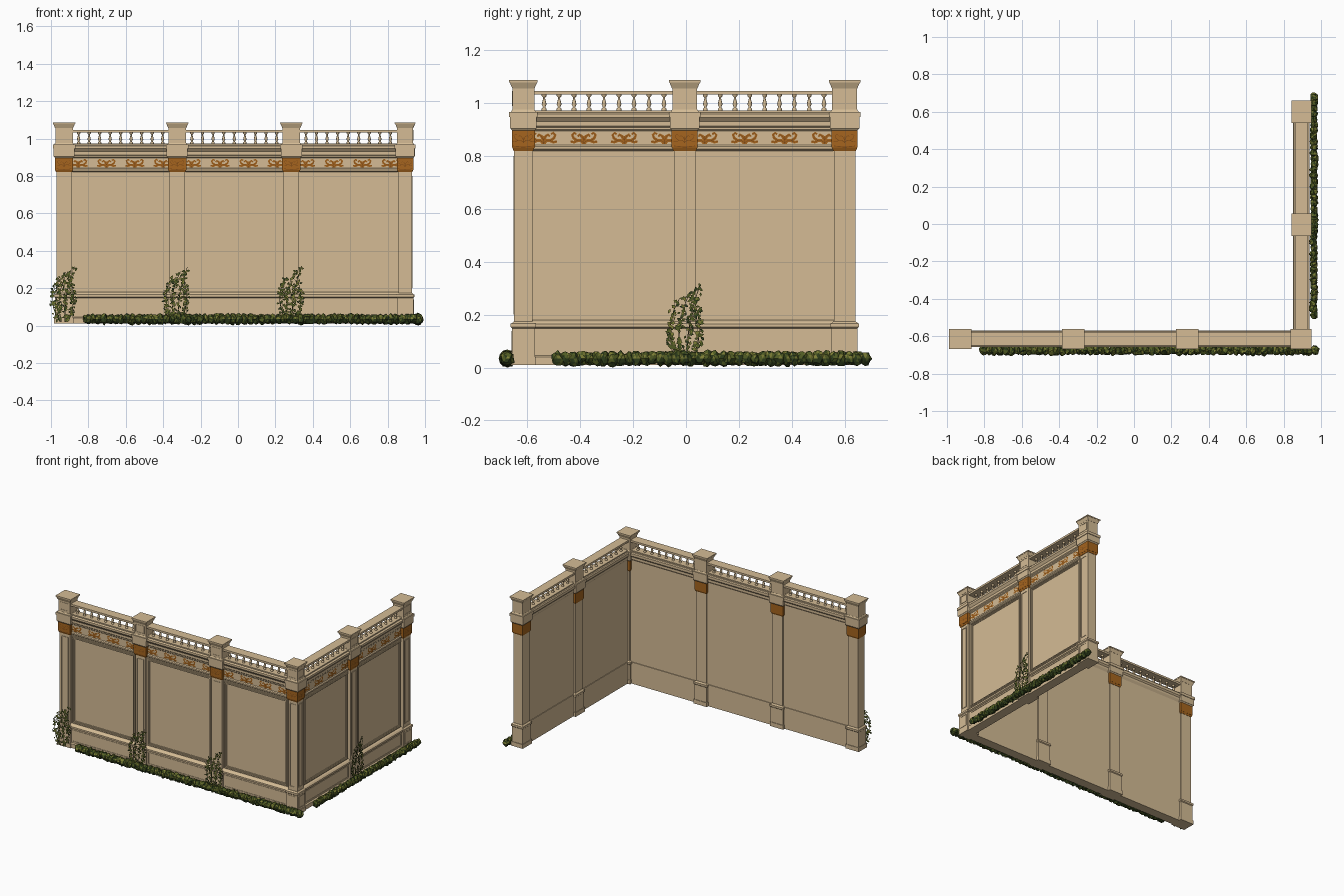
import bpy, bmesh, math, random
from mathutils import Matrix, Vector

random.seed(4)
if "Cube" in bpy.data.objects:
    bpy.data.objects.remove(bpy.data.objects["Cube"])


def material(name, r, g, b):
    m = bpy.data.materials.new(name)
    m.use_nodes = True
    m.diffuse_color = (r, g, b, 1)
    m.node_tree.nodes["Principled BSDF"].inputs["Base Color"].default_value = (r, g, b, 1)
    return m


stone = material("tan stone", 0.66, 0.5, 0.3)
gilt = material("orange ornament", 0.38, 0.13, 0.013)
gilt_dark = material("deep orange ornament", 0.2, 0.065, 0.008)
leaf_dark = material("dark green leaf", 0.024, 0.042, 0.01)
leaf_mid = material("green leaf", 0.08, 0.105, 0.017)
leaf_light = material("olive leaf", 0.2, 0.205, 0.035)
stem_brown = material("vine stem", 0.08, 0.06, 0.025)
GREENS = [leaf_dark, leaf_mid, leaf_light]

# Each run has local axes: u along the wall, v outward, z up
FRONT = Matrix(((1, 0, 0, 0), (0, -1, 0, -0.615), (0, 0, 1, 0), (0, 0, 0, 1)))
SIDE = Matrix(((0, 1, 0, 0.895), (1, 0, 0, 0), (0, 0, 1, 0), (0, 0, 0, 1)))
RUNS = {
    "front": (FRONT, [-0.93, -0.325, 0.285, 0.893]),
    "side": (SIDE, [-0.615, -0.005, 0.6]),
}


def finish(name, bm, mats, normals=True):
    if normals:
        bmesh.ops.recalc_face_normals(bm, faces=bm.faces)
    me = bpy.data.meshes.new(name)
    bm.to_mesh(me)
    bm.free()
    for m in mats:
        me.materials.append(m)
    bpy.context.collection.objects.link(bpy.data.objects.new(name, me))


def tier(bm, M, u, v, z0, z1, low, high=None, mat=0):
    """Block with half sizes low at the bottom and high at the top."""
    high = high or low
    verts = bmesh.ops.create_cube(bm, size=2)["verts"]
    for p in verts:
        hu, hv = high if p.co.z > 0 else low
        p.co = M @ Vector((u + p.co.x * hu, v + p.co.y * hv, z1 if p.co.z > 0 else z0))
    for f in {f for p in verts for f in p.link_faces}:
        f.material_index = mat


def frame(bm, M, u, hu, z0, z1, v, w, d):
    """Four bars around a rectangle on the outward face."""
    for s in (-1, 1):
        tier(bm, M, u + s * (hu - w / 2), v, z0, z1, (w / 2, d))
    for z in (z0, z1 - w):
        tier(bm, M, u, v, z, z + w, (hu - w, d))


def plate(bm, M, v, points, mat=0):
    """Flat outward-facing polygon from (u, z) points."""
    f = bm.faces.new([bm.verts.new(M @ Vector((u, v, z))) for u, z in points])
    f.material_index = mat
    f.normal_update()
    if f.normal.dot(M.col[1].xyz) < 0:
        f.normal_flip()


def ribbon(bm, M, v, path, w0, w1, mat=0):
    """Flat tapering strip along a path of (u, z) points."""
    pts = [Vector(p) for p in path]
    n = len(pts) - 1
    edges = []
    for i, p in enumerate(pts):
        d = (pts[min(i + 1, n)] - pts[max(i - 1, 0)]).normalized()
        side = Vector((-d.y, d.x)) * (w0 + (w1 - w0) * i / n) / 2
        edges.append((p + side, p - side))
    for (a, b), (c, d) in zip(edges, edges[1:]):
        plate(bm, M, v, (a, b, d, c), mat)


# Wall section (v, z), outer face from the ground up, then the back going down
SECTION = [(.038, .01), (.038, .04), (.03, .046), (.03, .148), (.04, .153), (.04, .165),
           (.03, .175), (.018, .18), (.018, .82), (.026, .826), (.026, .836), (.02, .842),
           (.02, .895), (.025, .9), (.025, .908), (.03, .913), (.03, .93), (.043, .946),
           (.043, .96), (.035, .965), (-.04, .965), (-.045, .958), (-.045, .94),
           (-.036, .93), (-.036, .915), (-.026, .9), (-.026, .166), (-.029, .165), (-.029, .01)]


def build_wall(key, M, stops):
    bm = bmesh.new()
    rings = [[bm.verts.new(M @ Vector((u, v, z))) for v, z in SECTION]
             for u in (stops[0], stops[-1])]
    for r in rings:
        bm.faces.new(r)
    for i in range(len(SECTION)):
        j = (i + 1) % len(SECTION)
        bm.faces.new((rings[0][i], rings[0][j], rings[1][j], rings[1][i]))
    finish(key + "_wall", bm, [stone])


def build_panels(key, M, stops):
    bm = bmesh.new()
    for a, b in zip(stops, stops[1:]):
        c, h = (a + b) / 2, (b - a) / 2 - 0.05
        # stepped moulding around the large panel, thin bead around the low one
        for k, depth in enumerate((.005, .009, .012, .008, .004)):
            g = k * .004
            frame(bm, M, c, h - g, .183 + g, .813 - g, .018, .004, depth)
        frame(bm, M, c, h - .01, .055, .14, .03, .004, .003)
    finish(key + "_wall_panels", bm, [stone])


def build_pillar(name, M, u, hu, hv):
    bm = bmesh.new()

    def block(z0, z1, d0, d1=None, mat=0):
        d1 = d0 if d1 is None else d1
        tier(bm, M, u, 0, z0, z1, (hu + d0, hv + d0), (hu + d1, hv + d1), mat)

    block(.01, .04, .012)
    block(.04, .148, .008)
    block(.148, .153, .008, .013)
    block(.153, .166, .013)
    block(.166, .174, .011, .002)
    block(.174, .82, 0)
    block(.82, .832, .002, .007, 1)
    block(.832, .897, .008, mat=1)
    block(.897, .905, .008, .014)
    block(.905, .948, .015)
    block(.948, .967, .019)
    block(.967, .976, .012, .007)
    block(.976, 1.056, .006)
    block(1.056, 1.079, .007, .017)
    block(1.079, 1.087, .019)
    finish(name, bm, [stone, gilt])


def build_pillar_trim(key, M, stops, hu, hv):
    bm = bmesh.new()
    for u in stops:
        corner = u in (RUNS["front"][1][-1], RUNS["side"][1][0])
        h = .035 if corner else hu
        frame(bm, M, u, h - .012, .2, .8, hv, .004, .003)
        frame(bm, M, u, h - .004, .99, 1.046, hv + .006, .003, .002)
        frame(bm, M, u, h - .004, .055, .138, hv + .008, .003, .002)
    finish(key + "_pillar_trim", bm, [stone])


# Balustrade: rails plus turned balusters
TURNING = [(.009, 0), (.009, .007), (.004, .012), (.009, .024), (.007, .033),
           (.004, .044), (.004, .05), (.009, .055), (.009, .062)]


def build_balustrade(key, M, stops):
    bm = bmesh.new()
    count = 9
    for a, b in zip(stops, stops[1:]):
        c, h = (a + b) / 2, (b - a) / 2 - .03
        tier(bm, M, c, 0, .963, .973, (h, .03))
        tier(bm, M, c, 0, 1.032, 1.046, (h, .034))
        for k in range(count):
            u = c + (k - (count - 1) / 2) * (b - a - .1) / count
            rings = []
            for r, z in TURNING:
                rings.append([bm.verts.new(M @ Vector((u + r * math.cos(t * math.tau / 8),
                                                       r * math.sin(t * math.tau / 8), .972 + z)))
                              for t in range(8)])
            for lo, hi in zip(rings, rings[1:]):
                for t in range(8):
                    s = (t + 1) % 8
                    bm.faces.new((lo[t], lo[s], hi[s], hi[t])).smooth = True
    finish(key + "_balustrade", bm, [stone])


# Half of a leafy scroll (u, z), mirrored about the centre
SCROLL = [[(0, -.016), (.012, -.008), (.024, -.008), (.036, .0), (.04, .011), (.033, .018), (.026, .013)],
          [(.022, -.008), (.034, -.014), (.046, -.012)],
          [(0, -.008), (.007, .006), (.016, .012), (.021, .005)]]


def scroll(bm, M, u, z, v, width, k, mat=0):
    for half in SCROLL:
        for s in (-1, 1):
            ribbon(bm, M, v, [(u + s * x * k, z + y * k) for x, y in half], width, width * .65, mat)
    ribbon(bm, M, v, [(u, z - .02 * k), (u, z - .01 * k), (u, z + .008 * k)], width * 1.5, width * .4, mat)


for key, (M, stops) in RUNS.items():
    build_wall(key, M, stops)
    build_panels(key, M, stops)
    build_balustrade(key, M, stops)
    build_pillar_trim(key, M, stops, .04, .035)
    # Frieze: four scrolls in every bay with dark veins; capitals: one fine dark scroll each
    frieze, capitals = bmesh.new(), bmesh.new()
    for a, b in zip(stops, stops[1:]):
        for k in range(4):
            u = a + (k + .5) * (b - a) / 4
            scroll(frieze, M, u, .868, .0215, .0125, 1.1)
            scroll(frieze, M, u, .868, .0235, .002, 1.1, 1)
    for u in stops:
        scroll(capitals, M, u, .867, .0445, .0025, .9)
        ribbon(capitals, M, .0445, [(u - .04, .838), (u, .834), (u + .04, .838)], .003, .003)
    finish(key + "_frieze_scrolls", frieze, [gilt, gilt_dark], False)
    finish(key + "_capital_scrolls", capitals, [gilt_dark], False)

# Pillars, the corner one being square
for i, u in enumerate(RUNS["front"][1]):
    build_pillar(f"front_pillar_{i + 1}", FRONT, u, .036 if i == 3 else .041, .035)
for i, u in enumerate(RUNS["side"][1][1:]):
    build_pillar(f"side_pillar_{i + 1}", SIDE, u, .041, .035)


def build_hedge(name, M, u0, u1, v, hv):
    """Row of ragged, overlapping leafy clumps."""
    bm = bmesh.new()
    count = round((u1 - u0) / .03)
    for k in range(count + 1):
        u = u0 + (u1 - u0) * k / count
        verts = bmesh.ops.create_icosphere(bm, subdivisions=2, radius=1)["verts"]
        tall, off = random.uniform(.028, .034), random.uniform(-.003, .003)
        for p in verts:
            q = p.co * random.uniform(.72, 1.1)
            p.co = M @ Vector((u + q.x * .027, v + off + q.y * hv, max(0, .034 + q.z * tall)))
        for f in {f for p in verts for f in p.link_faces}:
            high = f.calc_center_median().z > .034
            f.material_index = random.choice((0, 1, 1, 2) if high else (0, 0, 1))
    finish(name, bm, GREENS)


build_hedge("front_hedge", FRONT, -.805, .967, .06, .029)
build_hedge("side_hedge", SIDE, -.485, .678, .067, .023)

# Climbing vines: control points (u, z) of each strand
STRANDS = [[(-.02, .02), (-.1, .13), (-.025, .26)], [(-.015, .02), (-.05, .17), (.02, .29)],
           [(.005, .02), (.0, .18), (.055, .315)], [(.015, .02), (.075, .12), (.035, .24)]]


def build_vine(name, M, u, v):
    bm = bmesh.new()
    for a, b, c in STRANDS:
        def at(t):
            x, z = [(1 - t) ** 2 * p + 2 * t * (1 - t) * q + t * t * r for p, q, r in zip(a, b, c)]
            return u + x, z
        ribbon(bm, M, v - .004, [at(k / 6) for k in range(7)], .005, .002, 3)
        for k in range(64):
            x, z = at(random.uniform(.05, 1))
            x += random.uniform(-.014, .014)
            z += random.uniform(-.01, .006)
            ang, size = random.uniform(0, math.tau), random.uniform(.007, .0105)
            dx, dz = math.cos(ang) * size, math.sin(ang) * size
            plate(bm, M, v + random.uniform(-.003, .003),
                  ((x + dx, z + dz), (x - dz * .6, z + dx * .6),
                   (x - dx, z - dz), (x + dz * .6, z - dx * .6)), random.choice((0, 1, 1, 2)))
    finish(name, bm, GREENS + [stem_brown], False)


for i, u in enumerate(RUNS["front"][1][:3]):
    build_vine(f"front_vine_{i + 1}", FRONT, u, .065)
build_vine("side_vine", SIDE, 0, .062)
